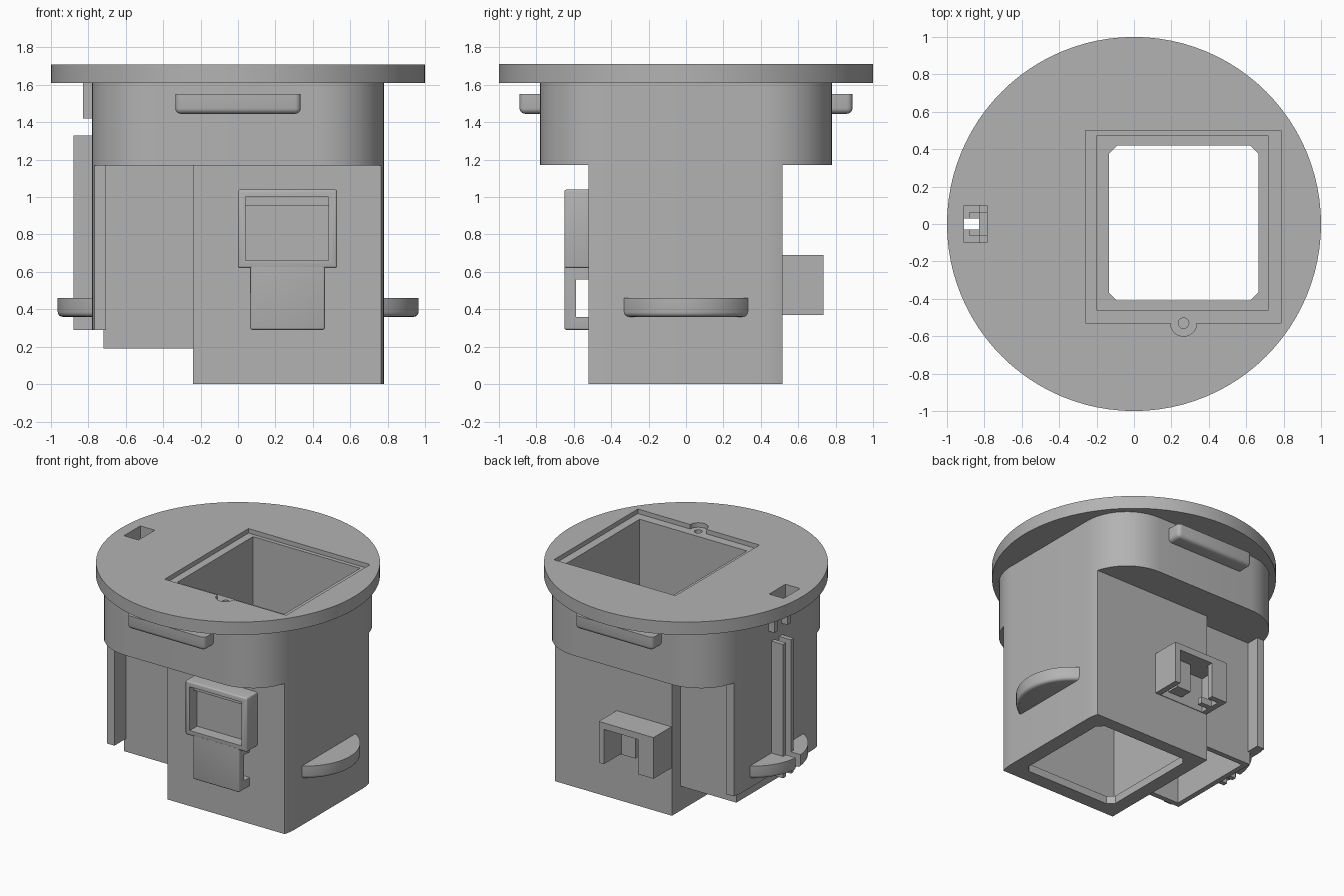
import bpy, bmesh, math

if "Cube" in bpy.data.objects:
    bpy.data.objects.remove(bpy.data.objects["Cube"], do_unlink=True)

grey = bpy.data.materials.new("plain grey")
grey.use_nodes = True
grey.diffuse_color = (0.45, 0.45, 0.45, 1)
grey.node_tree.nodes["Principled BSDF"].inputs["Base Color"].default_value = grey.diffuse_color


def prism(name, pts, z0, z1):
    """Extrude an outline in plan from z0 to z1."""
    bm = bmesh.new()
    face = bm.faces.new([bm.verts.new((x, y, z0)) for x, y in pts])
    top = bmesh.ops.extrude_face_region(bm, geom=[face])["geom"]
    verts = [v for v in top if isinstance(v, bmesh.types.BMVert)]
    bmesh.ops.translate(bm, verts=verts, vec=(0, 0, z1 - z0))
    bmesh.ops.recalc_face_normals(bm, faces=bm.faces)
    mesh = bpy.data.meshes.new(name)
    bm.to_mesh(mesh)
    bm.free()
    mesh.materials.append(grey)
    ob = bpy.data.objects.new(name, mesh)
    bpy.context.collection.objects.link(ob)
    return ob


def box(name, x0, x1, y0, y1, z0, z1):
    return prism(name, [(x0, y0), (x1, y0), (x1, y1), (x0, y1)], z0, z1)


def arc(cx, cy, r, a0, a1, n):
    steps = [math.radians(a0 + (a1 - a0) * i / n) for i in range(n + 1)]
    return [(cx + r * math.cos(a), cy + r * math.sin(a)) for a in steps]


def circle(cx, cy, r, n):
    return arc(cx, cy, r, 0, 360, n)[:-1]


def bake(ob):
    """Apply the modifiers."""
    dg = bpy.context.evaluated_depsgraph_get()
    mesh = bpy.data.meshes.new_from_object(ob.evaluated_get(dg))
    ob.modifiers.clear()
    ob.data = mesh


def boolean(ob, cutter, op="DIFFERENCE", keep=False):
    mod = ob.modifiers.new("cut", "BOOLEAN")
    mod.operation, mod.solver, mod.object = op, "EXACT", cutter
    bake(ob)
    if not keep:
        bpy.data.objects.remove(cutter, do_unlink=True)


def cut_box(ob, *size):
    boolean(ob, box("cutter", *size))


def soften(ob, rule, width=0.03, segments=4):
    """Round the edges whose midpoint and direction satisfy a rule."""
    bm = bmesh.new()
    bm.from_mesh(ob.data)
    edges = [e for e in bm.edges
             if rule((e.verts[0].co + e.verts[1].co) / 2, e.verts[0].co - e.verts[1].co)]
    bmesh.ops.bevel(bm, geom=edges, offset=width, segments=segments, profile=0.5, affect="EDGES")
    bm.to_mesh(ob.data)
    bm.free()


# Rounded square outline shared by the neck and the lower body
H, R = 0.78, 0.36
outline = []
for k, (sx, sy) in enumerate([(1, 1), (-1, 1), (-1, -1), (1, -1)]):
    outline += arc(sx * (H - R), sy * (H - R), R, 90 * k, 90 * k + 90, 12)

disc = prism("top_disc", circle(0, 0, 1, 96), 1.61, 1.71)
neck = prism("neck", outline, 1.17, 1.61)
core = box("main_housing", -0.24, 0.9, -0.52, 0.515, 0, 1.2)
bay = box("side_bay", -0.72, -0.23, -0.37, 0.41, 0.19, 1.2)
door = box("side_panel", -0.9, -0.705, -0.51, 0.51, 0.29, 1.2)
for part in (core, door):
    boolean(part, prism("cutter", outline, -0.1, 1.18), "INTERSECT")

# Square shaft with a narrower, corner-clipped opening in its floor
for part in (disc, neck, core):
    cut_box(part, -0.2, 0.72, -0.46, 0.47, 0.06, 1.9)
x0, x1, y0, y1, c = -0.135, 0.665, -0.41, 0.42, 0.045
opening = [(x0 + c, y0), (x1 - c, y0), (x1, y0 + c), (x1, y1 - c),
           (x1 - c, y1), (x0 + c, y1), (x0, y1 - c), (x0, y0 + c)]
boolean(core, prism("cutter", opening, -0.1, 0.2))

# Lid recess with its screw lobe and bore
cut_box(disc, -0.26, 0.785, -0.53, 0.5, 1.675, 1.8)
boolean(disc, prism("cutter", circle(0.265, -0.53, 0.07, 32), 1.675, 1.8))
for part in (disc, neck):
    boolean(part, prism("cutter", circle(0.265, -0.53, 0.028, 24), 1.4, 1.8))

# Latch opening in the disc and hollow side bay
cut_box(disc, -0.91, -0.785, -0.1, 0.1, 1.5, 1.8)
cut_box(bay, -0.68, -0.28, -0.33, 0.37, 0.1, 1.15)

# Latch bracket under the disc
box("latch_bar", -0.83, -0.77, -0.1, 0.1, 1.5, 1.55)
for s in (-1, 1):
    a, b = sorted((s * 0.06, s * 0.1))
    box("latch_tab", -0.83, -0.77, a, b, 1.42, 1.61)

# Pair of guide rails on the side panel
for s in (-1, 1):
    a, b = sorted((s * 0.03, s * 0.065))
    box("guide_rail", -0.88, -0.77, a, b, 0.29, 1.33)

# Curved grip ledges on both sides; one is split by the guide slot
sag, half = 0.185, 0.33
rad = (half ** 2 + sag ** 2) / (2 * sag)
ang = math.degrees(math.asin(half / rad))
for s in (-1, 1):
    pts = arc(0.965 - rad, 0, rad, -ang, ang, 28)
    pts = [(0.74, -half)] + pts + [(0.74, half)]
    ledge = prism("grip_ledge", [(s * x, y) for x, y in pts], 0.36, 0.46)
    soften(ledge, lambda m, d: m.z < 0.37 and abs(m.x) > 0.79, 0.025)
    if s < 0:
        cut_box(ledge, -1.1, -0.785, -0.03, 0.03, 0.3, 0.5)

# Straight grip bars at the front and back of the neck
for s in (-1, 1):
    a, b = sorted((s * 0.76, s * 0.89))
    bar = box("neck_grip", -0.335, 0.335, a, b, 1.445, 1.55)
    soften(bar, lambda m, d: abs(m.y) > 0.8 and m.z < 1.53, 0.03)

# Front clip: recessed frame and a strap standing clear of the wall
frame = box("clip_frame", 0, 0.53, -0.65, -0.51, 0.62, 1.04)
soften(frame, lambda m, d: m.y < -0.55, 0.012, 3)
cut_box(frame, 0.04, 0.485, -0.8, -0.56, 0.66, 1.0)
lintel = box("clip_lintel", 0.04, 0.485, -0.6, -0.55, 0.955, 1.0)
strap = box("clip_strap", 0.065, 0.465, -0.65, -0.51, 0.29, 0.63)
soften(strap, lambda m, d: m.y < -0.55 and m.z < 0.6, 0.012, 3)
cut_box(strap, -0.1, 0.6, -0.588, -0.519, 0.36, 0.56)

# Back socket: roofed housing, open beneath, with a window and inner tabs
socket = box("back_socket", -0.235, 0.235, 0.505, 0.735, 0.37, 0.69)
cut_box(socket, -0.19, 0.19, 0.52, 0.69, 0.3, 0.64)
cut_box(socket, -0.1, 0.19, 0.6, 0.9, 0.3, 0.64)
box("socket_tab", 0.0, 0.12, 0.51, 0.62, 0.42, 0.65)
box("socket_lip", -0.235, -0.1, 0.58, 0.62, 0.37, 0.42)

# Smooth curved surfaces while keeping corners crisp
bpy.ops.object.select_all(action="DESELECT")
for ob in bpy.context.collection.objects:
    if ob.type == "MESH":
        ob.select_set(True)
        bpy.context.view_layer.objects.active = ob
bpy.ops.object.shade_smooth_by_angle(angle=math.radians(30))
